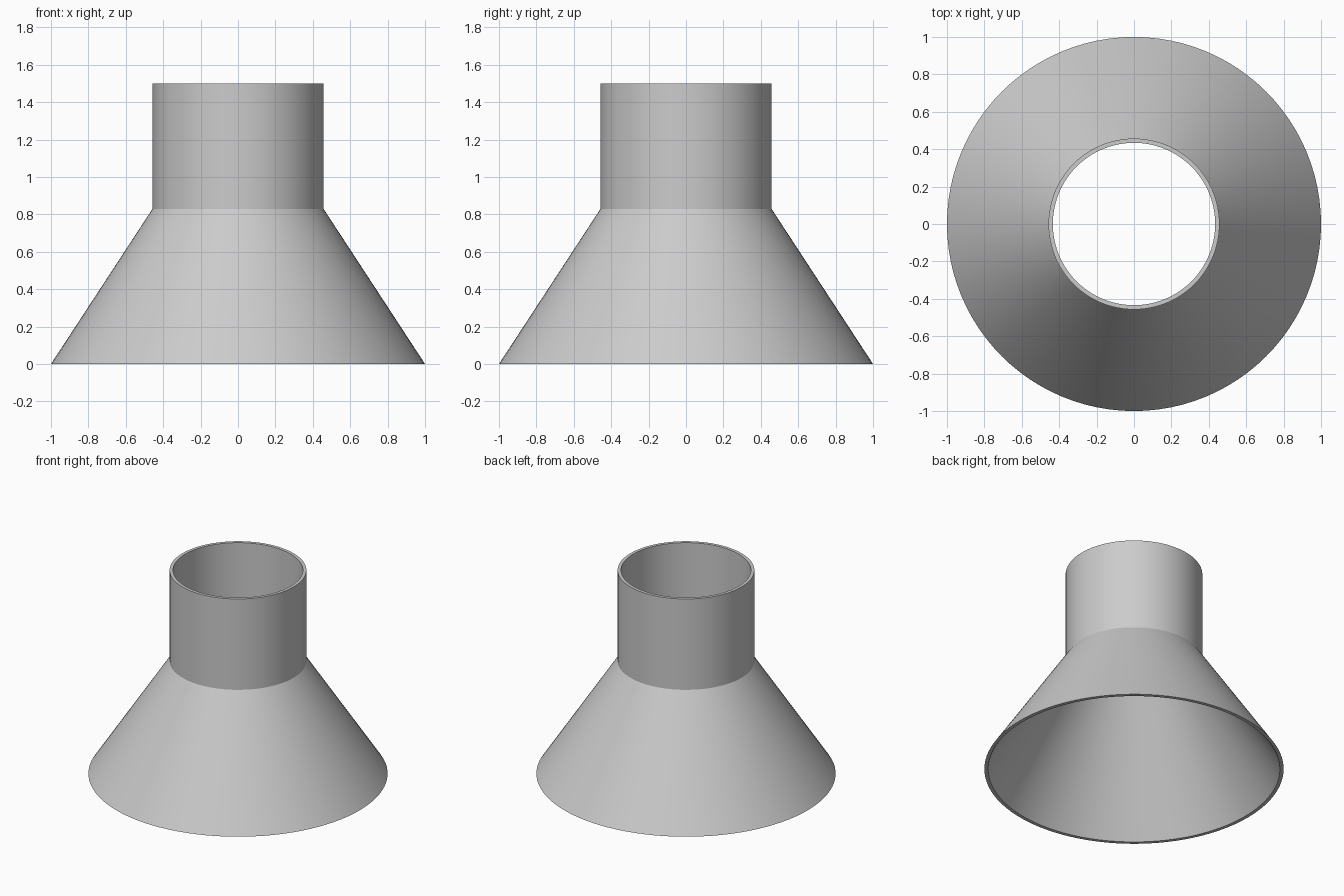
import bpy, bmesh, math

if "Cube" in bpy.data.objects:
    bpy.data.objects.remove(bpy.data.objects["Cube"])

SEGMENTS = 96

# Plain grey metal
grey = bpy.data.materials.new("grey")
grey.diffuse_color = (0.6, 0.6, 0.6, 1.0)
grey.use_nodes = True
grey.node_tree.nodes["Principled BSDF"].inputs["Base Color"].default_value = grey.diffuse_color

# Closed wall section (radius, height): outside going up, then inside going down
profile = [(1.0, 0.0), (0.457, 0.83), (0.457, 1.5),
           (0.434, 1.5), (0.434, 0.83), (0.975, 0.0)]

# Funnel: flared skirt and straight neck, revolved around z
bm = bmesh.new()
rings = []
for r, z in profile:
    rings.append([bm.verts.new((r * math.cos(2 * math.pi * i / SEGMENTS),
                                r * math.sin(2 * math.pi * i / SEGMENTS), z))
                  for i in range(SEGMENTS)])
for k, low in enumerate(rings):
    high = rings[(k + 1) % len(rings)]
    for i in range(SEGMENTS):
        j = (i + 1) % SEGMENTS
        bm.faces.new((low[i], low[j], high[j], high[i]))
bmesh.ops.recalc_face_normals(bm, faces=bm.faces)

mesh = bpy.data.meshes.new("funnel")
bm.to_mesh(mesh)
bm.free()
mesh.materials.append(grey)
funnel = bpy.data.objects.new("funnel", mesh)
bpy.context.collection.objects.link(funnel)

# Smooth round walls, crisp rims and neck joint
bpy.context.view_layer.objects.active = funnel
funnel.select_set(True)
bpy.ops.object.shade_smooth_by_angle(angle=math.radians(25))
